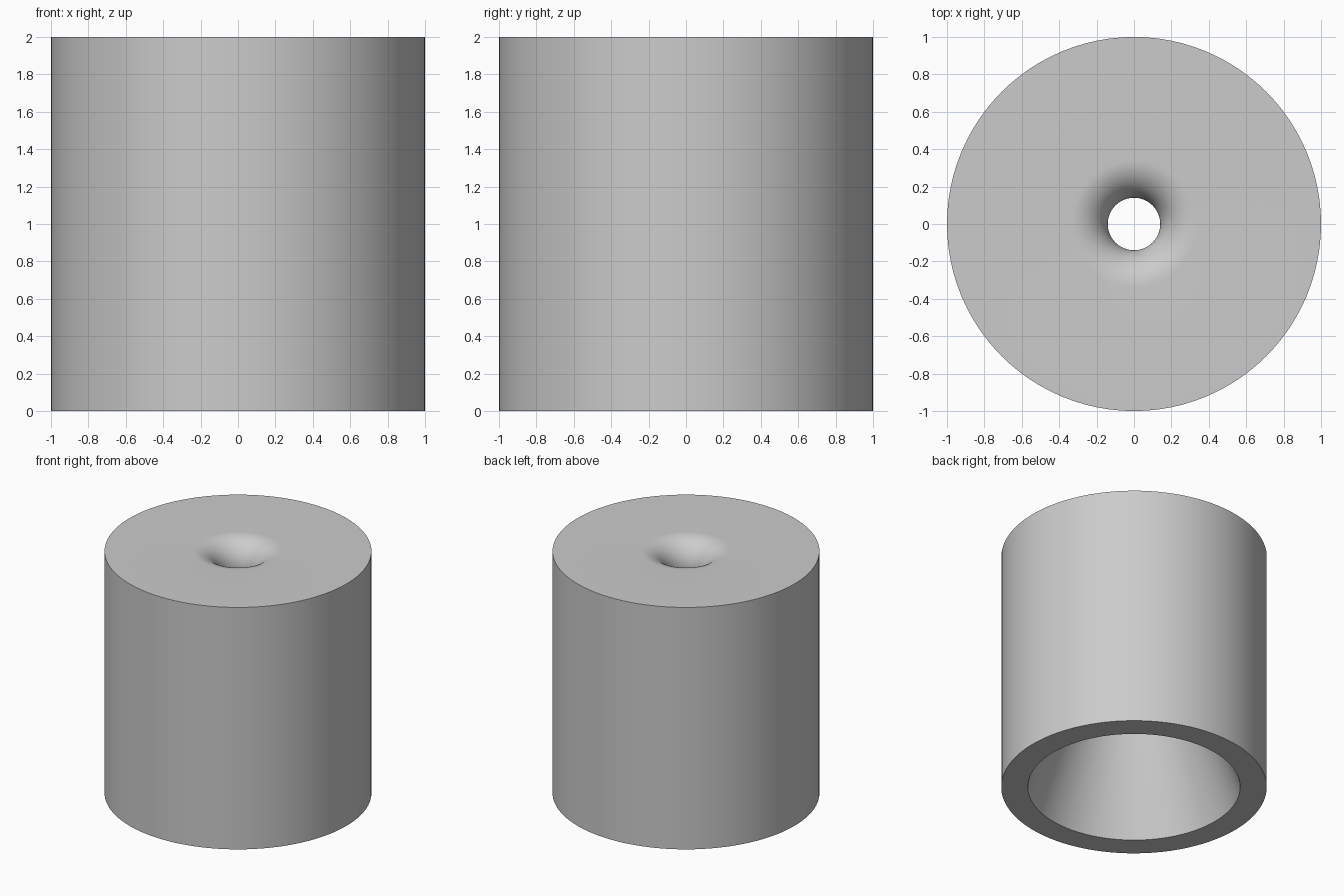
import bpy
import bmesh
from math import sin, cos, asin, atan2, hypot, pi, radians

cube = bpy.data.objects.get("Cube")
if cube:
    bpy.data.objects.remove(cube, do_unlink=True)

# Dimensions
HEIGHT, OUTER, EXIT = 2.0, 1.0, 0.8
THROAT, LIP = 0.14, 0.2
SEGMENTS, ARC_STEPS = 96, 20

# Plain grey material
grey = bpy.data.materials.new("plain grey")
grey.use_nodes = True
grey.diffuse_color = (0.6, 0.6, 0.6, 1)
grey.node_tree.nodes["Principled BSDF"].inputs["Base Color"].default_value = (0.6, 0.6, 0.6, 1)

# Rounded lip that runs tangentially into the flared bore
cx, cz = THROAT + LIP, HEIGHT - LIP
run = EXIT - cx
flare = atan2(run, cz) + asin(LIP / hypot(run, cz))
arc = []
for i in range(ARC_STEPS + 1):
    a = pi / 2 + (pi / 2 + flare) * i / ARC_STEPS
    arc.append((cx + LIP * cos(a), cz + LIP * sin(a)))

# Closed wall section, revolved about the vertical axis
profile = [(EXIT, 0), (OUTER, 0), (OUTER, HEIGHT)] + arc
bm = bmesh.new()
verts = [bm.verts.new((r, 0, z)) for r, z in profile]
edges = [bm.edges.new((v, verts[(i + 1) % len(verts)])) for i, v in enumerate(verts)]
bmesh.ops.spin(bm, geom=verts + edges, cent=(0, 0, 0), axis=(0, 0, 1),
               angle=2 * pi, steps=SEGMENTS, use_duplicate=False)
bmesh.ops.remove_doubles(bm, verts=bm.verts[:], dist=0.0001)
bmesh.ops.recalc_face_normals(bm, faces=bm.faces[:])

mesh = bpy.data.meshes.new("nozzle_body")
bm.to_mesh(mesh)
bm.free()
mesh.materials.append(grey)
body = bpy.data.objects.new("nozzle_body", mesh)
bpy.context.collection.objects.link(body)

# Smooth walls with crisp rims
bpy.ops.object.select_all(action="DESELECT")
body.select_set(True)
bpy.context.view_layer.objects.active = body
bpy.ops.object.shade_smooth_by_angle(angle=radians(30))
